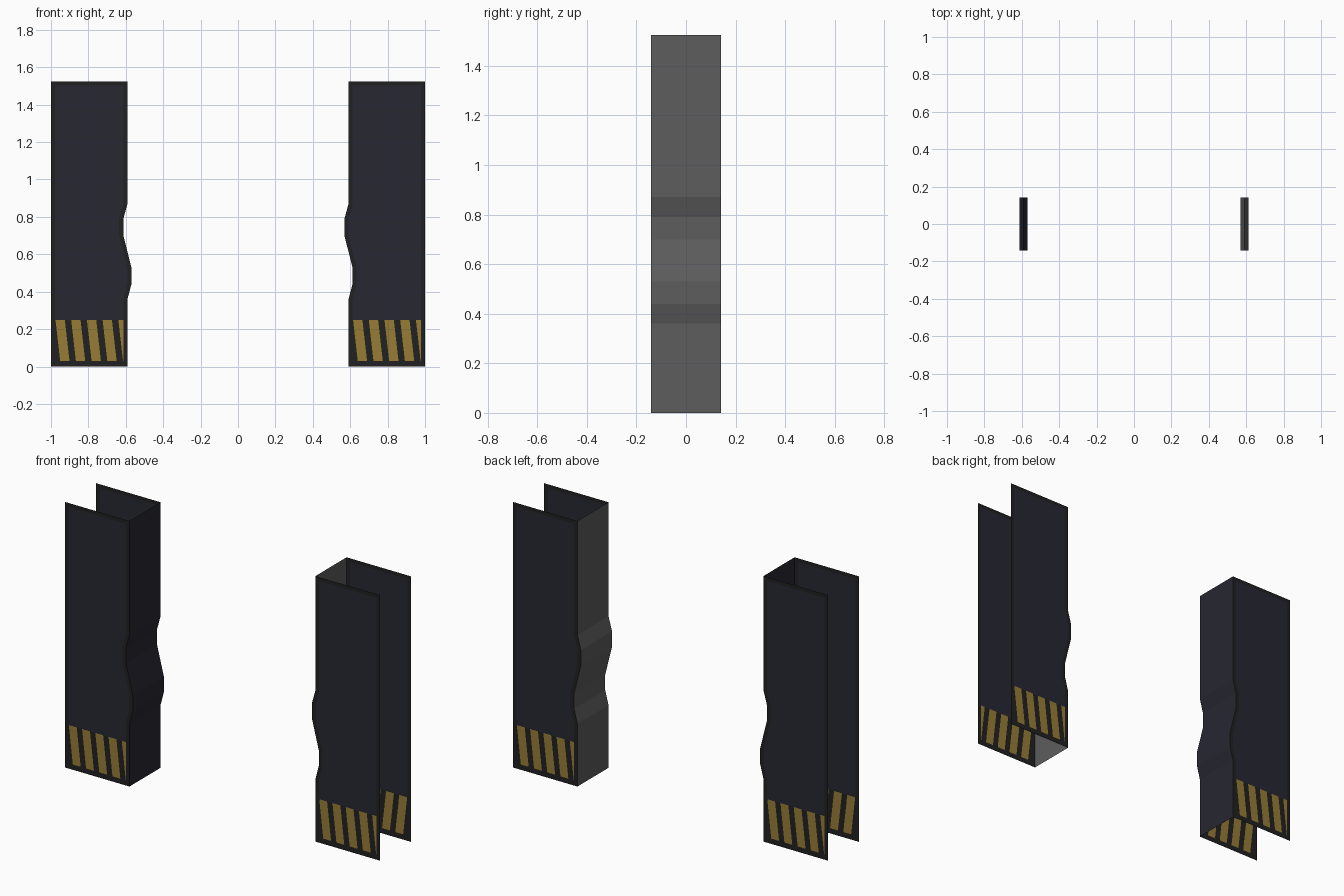
import bpy, bmesh
from mathutils import Vector

if "Cube" in bpy.data.objects:
    bpy.data.objects.remove(bpy.data.objects["Cube"])

H, D, IN, OUT = 1.525, 0.141, 0.591, 1.0
W = OUT - IN
BORDER, BAND_LOW, BAND_TOP = 0.022, 0.04, 0.25
PITCH, STRIPE, SLANT, START = 0.084, 0.05, 0.024, 0.024

# wavy meeting edge: (height, x offset)
WAVE = [(0, 0), (0.36, 0), (0.44, 0.021), (0.53, 0.021),
        (0.70, -0.022), (0.79, -0.022), (0.87, 0), (H, 0)]


def material(name, rgb):
    m = bpy.data.materials.new(name)
    m.diffuse_color = (*rgb, 1)
    m.use_nodes = True
    m.node_tree.nodes["Principled BSDF"].inputs["Base Color"].default_value = m.diffuse_color
    return m


NAVY = material("dark_navy", (0.020, 0.020, 0.032))
TRIM = material("black_trim", (0.015, 0.015, 0.015))
YELLOW = material("dull_yellow", (0.31, 0.20, 0.036))
GREY = material("mid_grey", (0.11, 0.11, 0.114))


def wave(z):
    for (z0, a), (z1, b) in zip(WAVE, WAVE[1:]):
        if z <= z1:
            return a + (b - a) * (z - z0) / (z1 - z0)
    return 0


def finish(bm, name, mats):
    me = bpy.data.meshes.new(name)
    bm.to_mesh(me)
    bm.free()
    for m in mats:
        me.materials.append(m)
    ob = bpy.data.objects.new(name, me)
    bpy.context.collection.objects.link(ob)


def strip_grid(bm, rows, flip):
    vs = [[bm.verts.new(p) for p in r] for r in rows]
    for r0, r1 in zip(vs, vs[1:]):
        for i in range(len(r0) - 1):
            q = [r0[i], r0[i + 1], r1[i + 1], r1[i]]
            bm.faces.new(q[::-1] if flip else q)


def sheet(name, side, face):
    """Door face: side -1 left / 1 right, face -1 front / 1 back."""
    zs = sorted({z for z, _ in WAVE} | {0.03, BAND_TOP, H - BORDER})
    y = face * D
    bm = bmesh.new()
    rows = []
    for z in zs:
        e, o = side * IN + wave(z), side * OUT
        xs = sorted([o, o - side * BORDER, e + side * BORDER, e])
        rows.append([(x, y, z) for x in xs])
    strip_grid(bm, rows, face > 0)

    # screen-left edge of the panel and the direction to its right
    left = -OUT if side * face > 0 and face < 0 else None
    x_min = -OUT if side < 0 else IN
    x_max = x_min + W
    left, run = (x_min, 1) if face < 0 else (x_max, -1)

    # cut the slanted hazard stripes into the lower band
    normal = Vector((run * (BAND_TOP - BAND_LOW), 0, SLANT)).normalized()
    for i in range(5):
        for u in (START + i * PITCH, START + i * PITCH + STRIPE):
            band = [f for f in bm.faces
                    if 0.03 < f.calc_center_median().z < BAND_TOP]
            geom = band + list({e for f in band for e in f.edges}) \
                + list({v for f in band for v in f.verts})
            bmesh.ops.bisect_plane(bm, geom=geom, dist=1e-6,
                                   plane_co=(left + run * u, y, BAND_TOP),
                                   plane_no=normal)

    # colour by position
    for f in bm.faces:
        c = f.calc_center_median()
        e = side * IN + wave(c.z)
        d_in, d_out = abs(c.x - e), OUT - abs(c.x)
        if min(d_in, d_out) < BORDER or c.z < 0.03 or c.z > H - BORDER:
            f.material_index = 1
        elif c.z < BAND_TOP:
            u = (c.x - left) * run - SLANT * (BAND_TOP - c.z) / (BAND_TOP - BAND_LOW)
            k = u - START
            f.material_index = 2 if k > 0 and k % PITCH < STRIPE else 1
    finish(bm, name, [NAVY, TRIM, YELLOW])


def end_strip(name, side, mat):
    """Wavy strip joining the front and back sheets."""
    bm = bmesh.new()
    rows = [[(side * IN + w, -D, z), (side * IN + w, D, z)] for z, w in WAVE]
    strip_grid(bm, rows, side > 0)
    finish(bm, name, [mat])


for side, label, mat in ((-1, "left", NAVY), (1, "right", GREY)):
    sheet(label + "_door_front", side, -1)
    sheet(label + "_door_back", side, 1)
    end_strip(label + "_door_edge", side, mat)
